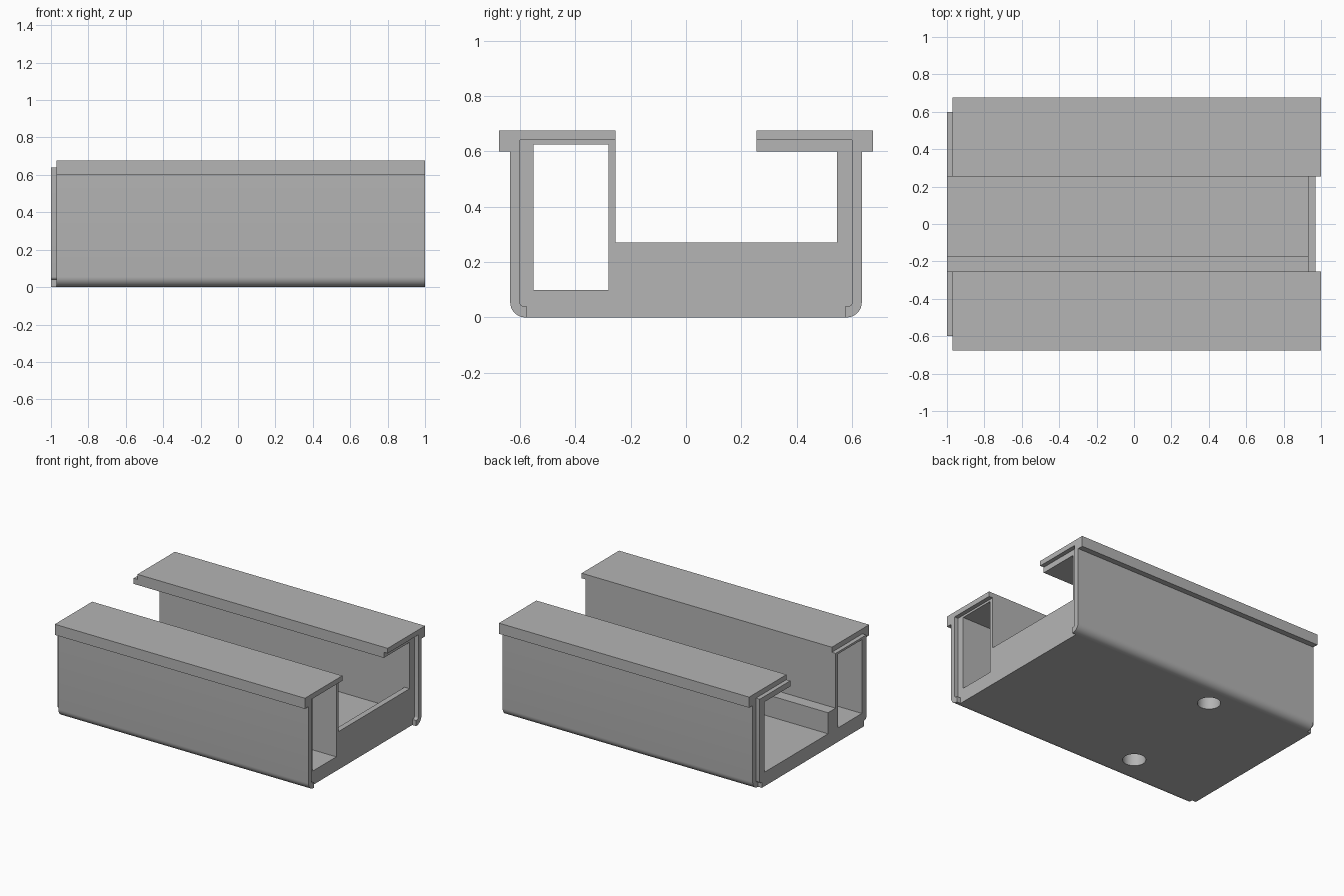
import bpy, bmesh, math

cube = bpy.data.objects.get("Cube")
if cube:
    bpy.data.objects.remove(cube, do_unlink=True)

grey = bpy.data.materials.new("plain_grey")
grey.use_nodes = True
grey.diffuse_color = (0.46, 0.46, 0.46, 1)
grey.node_tree.nodes["Principled BSDF"].inputs["Base Color"].default_value = grey.diffuse_color


def extrude(name, profile, x0, x1):
    """Extrude a (y, z) outline along x."""
    bm = bmesh.new()
    face = bm.faces.new([bm.verts.new((x0, y, z)) for y, z in profile])
    new = bmesh.ops.extrude_face_region(bm, geom=[face])["geom"]
    verts = [v for v in new if isinstance(v, bmesh.types.BMVert)]
    bmesh.ops.translate(bm, verts=verts, vec=(x1 - x0, 0, 0))
    bmesh.ops.recalc_face_normals(bm, faces=bm.faces)
    mesh = bpy.data.meshes.new(name)
    bm.to_mesh(mesh)
    bm.free()
    mesh.materials.append(grey)
    obj = bpy.data.objects.new(name, mesh)
    bpy.context.collection.objects.link(obj)
    return obj


def rect(y0, y1, z0, z1):
    return [(y0, z0), (y1, z0), (y1, z1), (y0, z1)]


def arc(cy, cz, r, n=8):
    """Rounded lower corner, from the underside up to the side."""
    steps = [math.pi / 2 * i / n for i in range(n + 1)]
    return [(cy + r * math.sin(a), cz - r * math.cos(a)) for a in steps]


def mirrored(points):
    return [(-y, z) for y, z in points]


def boolean(target, tool, operation):
    mod = target.modifiers.new(operation.lower(), 'BOOLEAN')
    mod.operation, mod.object, mod.solver = operation, tool, 'EXACT'
    bpy.context.view_layer.objects.active = target
    bpy.ops.object.modifier_apply(modifier=mod.name)
    bpy.data.objects.remove(tool, do_unlink=True)


def smooth(obj):
    bpy.ops.object.select_all(action='DESELECT')
    obj.select_set(True)
    bpy.context.view_layer.objects.active = obj
    bpy.ops.object.shade_smooth_by_angle(angle=math.radians(30))


WALL, SEAM, EDGE, LIP = 0.635, 0.6, 0.675, 0.255
TOP, SEAM_TOP = 0.676, 0.64
FLOOR = 0.1

# Inner core: floor, walls and roof plates, offset toward -x as a tongue
seam_corner = [(0.575, 0), (0.575, 0.04)] + arc(0.585, 0.055, 0.015, 4)
right_side = seam_corner + [(SEAM, SEAM_TOP), (LIP, SEAM_TOP), (LIP, 0.6),
                            (0.545, 0.6), (0.545, FLOOR)]
ledge = [(-0.17, FLOOR), (-0.17, 0.25), (-LIP, 0.25)]
left_side = [(-LIP, SEAM_TOP), (-SEAM, SEAM_TOP)] + mirrored(seam_corner)[::-1]
core = extrude("inner_core", right_side + ledge + left_side, -1, 0.97)

# Low end wall across the open tray
boolean(core, extrude("end_wall", rect(-0.27, 0.57, 0.05, 0.27), 0.93, 0.97), 'UNION')

# Closed side channel running the full length
boolean(core, extrude("channel_cutter", rect(-0.55, -0.28, FLOOR, 0.625), -1.2, 1.2), 'DIFFERENCE')

# Screw holes through the floor
for x, y in [(-0.25, 0.45), (-0.35, -0.415)]:
    bpy.ops.mesh.primitive_cylinder_add(vertices=32, radius=0.075, depth=0.3, location=(x, y, 0))
    drill = bpy.context.object
    drill.data.materials.append(grey)
    boolean(core, drill, 'DIFFERENCE')
smooth(core)

# Outer shells with overhanging top flanges, offset toward +x as a socket
shell = (arc(0.58, 0.055, 0.055) + [(WALL, 0.6), (EDGE, 0.6), (EDGE, TOP), (LIP, TOP),
         (LIP, SEAM_TOP), (SEAM, SEAM_TOP)] + seam_corner[::-1])
smooth(extrude("back_shell", shell, -0.97, 1))
smooth(extrude("front_shell", mirrored(shell), -0.97, 1))
